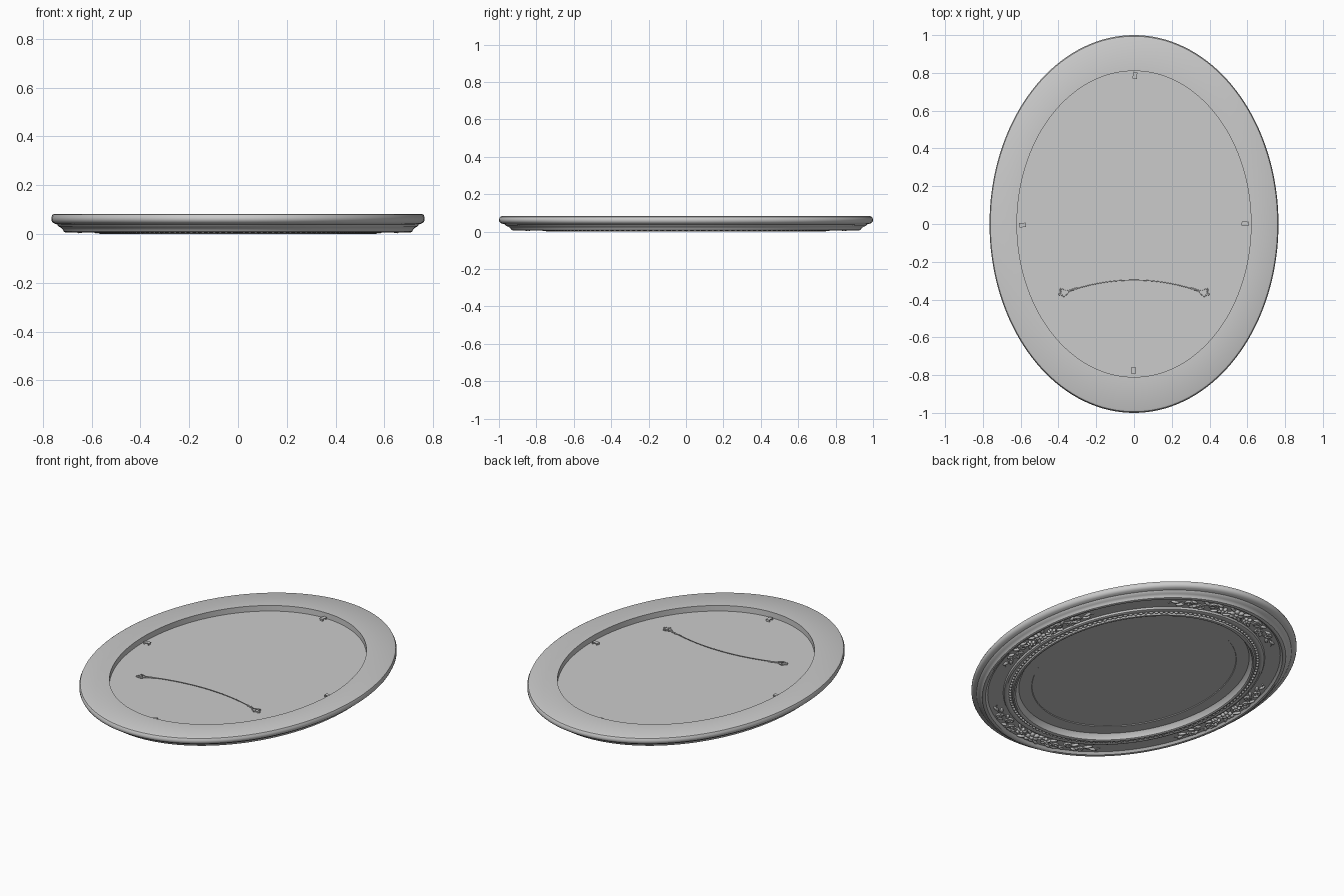
import bpy, bmesh, math
from mathutils import Vector, Matrix

if "Cube" in bpy.data.objects:
    bpy.data.objects.remove(bpy.data.objects["Cube"])

A, B = 0.765, 1.0          # half width and half length of the oval
SEG = 144

grey = bpy.data.materials.new("plain grey")
grey.diffuse_color = (0.6, 0.6, 0.6, 1)
grey.use_nodes = True
grey.node_tree.nodes["Principled BSDF"].inputs["Base Color"].default_value = grey.diffuse_color


def finish(obj, angle=35):
    obj.data.materials.clear()
    obj.data.materials.append(grey)
    bpy.ops.object.select_all(action='DESELECT')
    obj.select_set(True)
    bpy.context.view_layer.objects.active = obj
    bpy.ops.object.shade_smooth_by_angle(angle=math.radians(angle))


def mesh_object(name, bm, angle=35):
    bmesh.ops.recalc_face_normals(bm, faces=bm.faces)
    me = bpy.data.meshes.new(name)
    bm.to_mesh(me)
    bm.free()
    obj = bpy.data.objects.new(name, me)
    bpy.context.collection.objects.link(obj)
    finish(obj, angle)
    return obj


def oval(a, s, z=0.0):
    return Vector((A * s * math.cos(a), B * s * math.sin(a), z))


def oval_frame(a):
    """Tangent and outward normal of the oval at parameter a."""
    t = Vector((-A * math.sin(a), B * math.cos(a), 0)).normalized()
    return t, Vector((t.y, -t.x, 0))


def oval_lathe(name, profile, closed):
    """Sweep (scale, z) points round the oval; open profiles get end caps."""
    bm = bmesh.new()
    rings = [[bm.verts.new(oval(2 * math.pi * i / SEG, s, z)) for i in range(SEG)]
             for s, z in profile]
    pairs = list(zip(rings, rings[1:]))
    if closed:
        pairs.append((rings[-1], rings[0]))
    else:
        bm.faces.new(rings[0])
        bm.faces.new(rings[-1])
    for r0, r1 in pairs:
        for i in range(SEG):
            j = (i + 1) % SEG
            bm.faces.new((r0[i], r0[j], r1[j], r1[i]))
    return mesh_object(name, bm)


def blob(bm, centre, size, spin, u=10, v=6):
    m = (Matrix.Translation(centre) @ Matrix.Rotation(spin, 4, 'Z')
         @ Matrix.Diagonal((*size, 1)))
    bmesh.ops.create_uvsphere(bm, u_segments=u, v_segments=v, radius=1, matrix=m)


def box(bm, centre, size, spin=0):
    m = (Matrix.Translation(centre) @ Matrix.Rotation(spin, 4, 'Z')
         @ Matrix.Diagonal((*size, 1)))
    bmesh.ops.create_cube(bm, size=1, matrix=m)


def tubes(name, paths, radius, closed=False):
    """Round tubes along paths of (x, y, z, thickness) points."""
    cu = bpy.data.curves.new(name, 'CURVE')
    cu.dimensions = '3D'
    cu.bevel_depth = radius
    cu.bevel_resolution = 2
    cu.use_fill_caps = True
    for path in paths:
        sp = cu.splines.new('POLY')
        sp.points.add(len(path) - 1)
        sp.use_cyclic_u = closed
        for p, (x, y, z, w) in zip(sp.points, path):
            p.co = (x, y, z, 1)
            p.radius = w
    obj = bpy.data.objects.new(name, cu)
    bpy.context.collection.objects.link(obj)
    bpy.ops.object.select_all(action='DESELECT')
    obj.select_set(True)
    bpy.context.view_layer.objects.active = obj
    bpy.ops.object.convert(target='MESH')
    finish(bpy.context.view_layer.objects.active, 60)


# Moulded oval frame, decorated side down
oval_lathe("frame_moulding", [
    (0.81, 0.045), (0.81, 0.083), (0.985, 0.083), (0.994, 0.079), (1.0, 0.068),
    (1.0, 0.058), (0.995, 0.049), (0.985, 0.043), (0.968, 0.039), (0.962, 0.031),
    (0.949, 0.026), (0.939, 0.019), (0.934, 0.010), (0.925, 0.007), (0.914, 0.009),
    (0.908, 0.015), (0.90, 0.021), (0.805, 0.021), (0.80, 0.011), (0.788, 0.007),
    (0.778, 0.009), (0.772, 0.011), (0.752, 0.011), (0.748, 0.002), (0.738, 0.0),
    (0.728, 0.004), (0.715, 0.03), (0.705, 0.036), (0.705, 0.045)], True)

# Backing board with a shallow mat edge on the decorated side
oval_lathe("backing_panel", [(0.4, 0.05), (0.812, 0.05), (0.812, 0.034),
                             (0.63, 0.034), (0.627, 0.038), (0.4, 0.038)], False)

# Bead course round the picture opening
bm = bmesh.new()
COUNT = 150
for i in range(COUNT):
    a = 2 * math.pi * i / COUNT
    t, n = oval_frame(a)
    speed = math.hypot(A * math.sin(a), B * math.cos(a)) * 0.762
    half = speed * math.pi / COUNT * 0.85
    blob(bm, oval(a, 0.762, 0.010), (half, 0.008, 0.007), math.atan2(t.y, t.x), 8, 4)
mesh_object("bead_course", bm, 60)

# Carved flower and scroll ornaments at the four ends of the axes
bm = bmesh.new()
stems = []
for k in range(4):
    base = k * math.pi / 2
    speed = 0.85 * (B if k % 2 == 0 else A)
    grow = 1.0 if k % 2 == 0 else 1.2

    def place(t, r, z):
        a = base + t / speed
        return oval(a, 0.853, z) + oval_frame(a)[1] * r * grow

    def turn(t):
        tan = oval_frame(base + t / speed)[0]
        return math.atan2(tan.y, tan.x)

    def flower(t, r, size, petals):
        c = place(t, r, 0.019)
        for p in range(petals):
            q = turn(t) + 2 * math.pi * p / petals
            off = Vector((math.cos(q), math.sin(q), 0)) * size * 0.62
            blob(bm, c + off, (size * 0.42, size * 0.33, 0.012), q)
        blob(bm, c, (size * 0.3, size * 0.3, 0.016), 0)

    flower(0, 0, 0.036 * grow, 6)
    for side in (-1, 1):
        flower(side * 0.085, -0.006, 0.025 * grow, 5)
        # Scrolls curling alternately outward and inward
        for t0, r0, size, flip in ((0.15, 0.010, 0.024, 1), (0.215, -0.010, 0.021, -1),
                                   (0.28, 0.008, 0.018, 1)):
            path = []
            for j in range(22):
                f = j / 21
                q = f * 3.1 * math.pi
                rad = size * (1 - 0.78 * f)
                p = place(side * (t0 - rad * math.cos(q)), r0 + flip * rad * math.sin(q), 0.017)
                path.append((*p, 1.0 - 0.3 * f))
            stems.append(path)
        # Wavy stem running out to a thin tip
        path = []
        for j in range(25):
            f = j / 24
            r = 0.022 * math.sin(f * 4 * math.pi + math.pi) * (1 - 0.6 * f)
            path.append((*place(side * (0.04 + 0.34 * f), r, 0.019), 1.1 - 0.7 * f))
        stems.append(path)
        # Leaves beside the stem
        for t, r, length, tilt in ((0.045, 0.027, 0.026, 0.6), (0.045, -0.027, 0.024, -0.6),
                                   (0.118, 0.027, 0.022, 0.4), (0.125, -0.024, 0.024, -0.5),
                                   (0.185, 0.022, 0.024, 0.6), (0.25, -0.018, 0.024, -0.5),
                                   (0.25, 0.020, 0.020, 0.5), (0.32, -0.010, 0.026, -0.3),
                                   (0.345, 0.010, 0.024, 0.3)):
            blob(bm, place(side * t, r, 0.020), (length, 0.009, 0.010),
                 turn(side * t) - side * tilt)
mesh_object("carved_flowers", bm, 60)
tubes("carved_scrolls", stems, 0.006)

# Retaining clips at the edge of the recess
bm = bmesh.new()
for x, y, spin in ((0.005, 0.787, 1.4), (-0.59, -0.006, 0.15),
                   (0.588, 0.002, -0.1), (-0.003, -0.775, 1.57)):
    c = Vector((x, y, 0.06))
    box(bm, c, (0.036, 0.022, 0.004), spin)
    inward = Vector((-x, -y, 0)).normalized()
    box(bm, c + inward * 0.014 - Vector((0, 0, 0.005)), (0.005, 0.022, 0.012), spin)
    box(bm, c - inward * 0.014 - Vector((0, 0, 0.005)), (0.005, 0.022, 0.012), spin)
mesh_object("retaining_clips", bm)

# Hanging wire
Z = 0.054
wire = []
for i in range(33):
    x = -0.35 + 0.70 * i / 32
    wire.append((x, -0.297 - 0.053 * (x / 0.33) ** 2, Z + 0.002, 1.0))
tubes("hanging_wire", [wire], 0.0022)

# Triangular rings, twisted wire ends and screw plates
rings, twists = [], []
bm = bmesh.new()
for s in (-1, 1):
    rings.append([(s * x, y, Z, 1) for x, y in
                  ((0.338, -0.357), (0.388, -0.342), (0.391, -0.350),
                   (0.379, -0.382), (0.370, -0.384))])
    twists.append([(s * (0.30 + 0.045 * i / 12),
                    -0.340 - 0.014 * i / 12 + 0.002 * math.sin(i * 2), Z + 0.001, 1)
                   for i in range(13)])
    box(bm, Vector((s * 0.386, -0.368, 0.053)), (0.034, 0.016, 0.006), -s * 0.45)
    blob(bm, Vector((s * 0.394, -0.372, 0.056)), (0.006, 0.006, 0.004), 0)
mesh_object("screw_plates", bm)
tubes("triangle_rings", rings, 0.003, True)
tubes("wire_twists", twists, 0.004)
